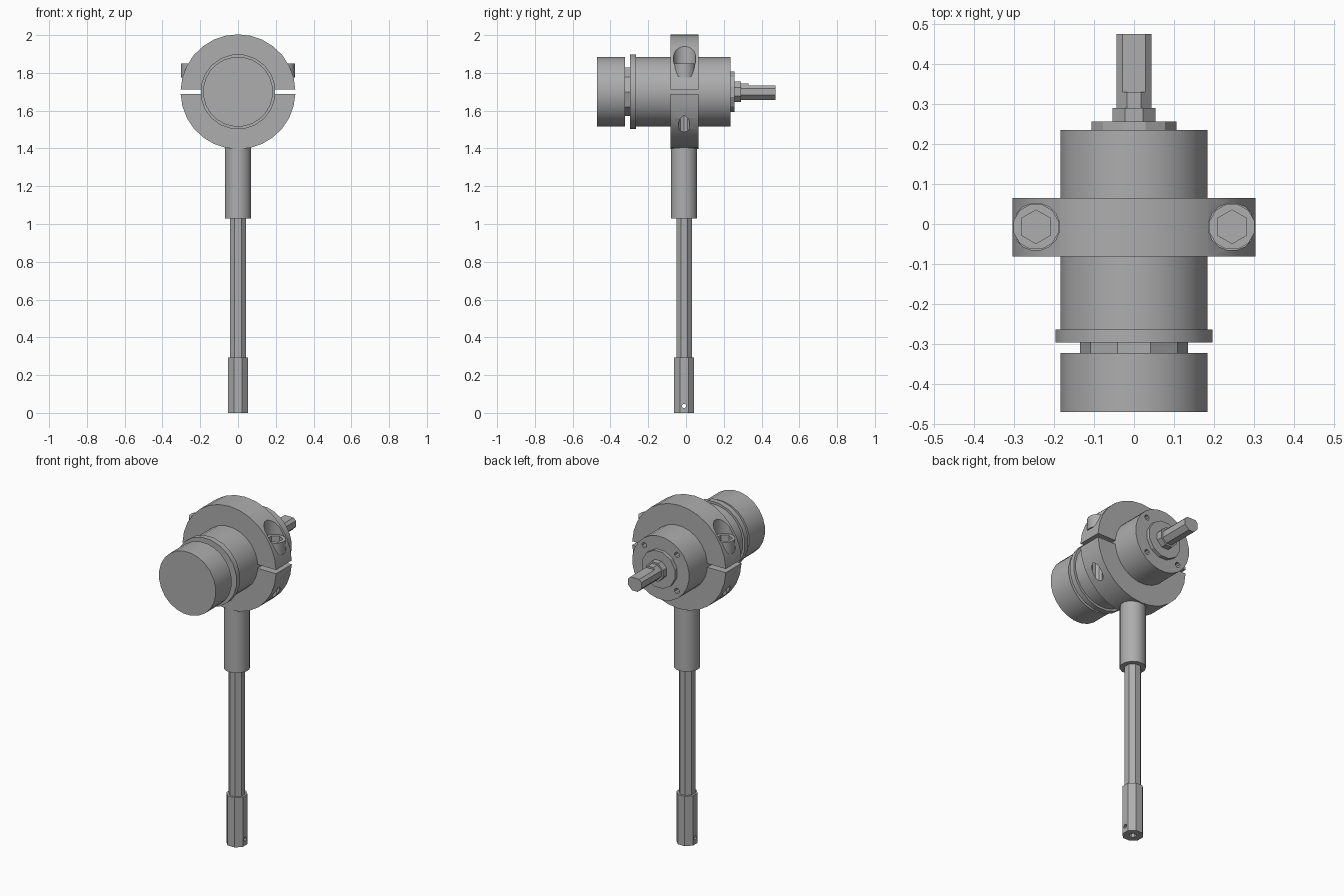
import bpy
import math
from mathutils import Matrix, Vector

if "Cube" in bpy.data.objects:
    bpy.data.objects.remove(bpy.data.objects["Cube"], do_unlink=True)

AXIS_Z = 1.70      # height of the barrel axis
STEM_Y = -0.01     # stem and clamp centre in depth

steel = bpy.data.materials.new("grey steel")
steel.use_nodes = True
GREY = (0.42, 0.42, 0.42, 1)
steel.diffuse_color = GREY
steel.node_tree.nodes["Principled BSDF"].inputs["Base Color"].default_value = GREY


def finish(obj, name):
    obj.name = obj.data.name = name
    obj.data.materials.clear()
    obj.data.materials.append(steel)
    return obj


def rod(name, radius, start, end, sides, turn=0.5):
    """Prism running from start to end; turn is a fraction of one side."""
    a, b = Vector(start), Vector(end)
    bpy.ops.mesh.primitive_cylinder_add(vertices=sides, radius=radius, depth=(b - a).length)
    obj = bpy.context.object
    aim = (b - a).to_track_quat('Z', 'Y').to_matrix().to_4x4()
    spin = Matrix.Rotation(turn * math.tau / sides, 4, 'Z')
    obj.data.transform(Matrix.Translation((a + b) / 2) @ aim @ spin)
    return finish(obj, name)


def along_y(name, radius, y0, y1, sides, turn=0.5, x=0, z=AXIS_Z):
    return rod(name, radius, (x, y0, z), (x, y1, z), sides, turn)


def upright(name, radius, z0, z1, sides, x=0, y=STEM_Y, turn=0.5):
    return rod(name, radius, (x, y, z0), (x, y, z1), sides, turn)


def cut(obj, cutter):
    mod = obj.modifiers.new("cut", 'BOOLEAN')
    mod.object, mod.operation, mod.solver = cutter, 'DIFFERENCE', 'EXACT'
    bpy.context.view_layer.objects.active = obj
    bpy.ops.object.modifier_apply(modifier=mod.name)
    bpy.data.objects.remove(cutter, do_unlink=True)


def smooth(obj, angle=32):
    bpy.ops.object.select_all(action='DESELECT')
    obj.select_set(True)
    bpy.context.view_layer.objects.active = obj
    bpy.ops.object.shade_smooth_by_angle(angle=math.radians(angle))


def clamp_half(name, up, outer=0.304, inner=0.183, gap=0.011, steps=14):
    """Half ring around the barrel, stopping short of the split line."""
    def arc(r):
        a0 = math.asin(gap / r)
        angles = [a0 + (math.pi - 2 * a0) * i / steps for i in range(steps + 1)]
        return [(r * math.cos(a), AXIS_Z + up * r * math.sin(a)) for a in angles]
    ring = arc(outer) + arc(inner)[::-1]
    n = len(ring)
    verts = [(x, y, z) for y in (-0.081, 0.065) for x, z in ring]
    faces = [(i, (i + 1) % n, n + (i + 1) % n, n + i) for i in range(n)]
    for i in range(steps):
        quad = (i, i + 1, n - 2 - i, n - 1 - i)
        faces += [quad[::-1], tuple(k + n for k in quad)]
    mesh = bpy.data.meshes.new(name)
    mesh.from_pydata(verts, [], faces)
    obj = bpy.data.objects.new(name, mesh)
    bpy.context.collection.objects.link(obj)
    bpy.context.view_layer.objects.active = obj
    obj.select_set(True)
    bpy.ops.object.mode_set(mode='EDIT')
    bpy.ops.mesh.select_all(action='SELECT')
    bpy.ops.mesh.normals_make_consistent(inside=False)
    bpy.ops.object.mode_set(mode='OBJECT')
    return finish(obj, name)


# Barrel with its four screw holes on the back
barrel = along_y("barrel", 0.185, -0.266, 0.235, 24)
for i in range(4):
    a = math.radians(45 + 90 * i)
    cut(barrel, along_y("hole", 0.016, 0.19, 0.3, 8,
                        x=0.15 * math.cos(a), z=AXIS_Z + 0.15 * math.sin(a)))
smooth(barrel)

# Front collar, neck and cap
smooth(along_y("front_collar", 0.199, -0.296, -0.264, 20))
along_y("front_neck", 0.135, -0.325, -0.294, 10)
smooth(along_y("front_cap", 0.185, -0.47, -0.322, 24))

# Rear flange, nut and flattened drive shaft
smooth(along_y("rear_flange", 0.11, 0.23, 0.256, 12), 20)
along_y("shaft_nut", 0.058, 0.254, 0.29, 8)
shaft = along_y("drive_shaft", 0.047, 0.285, 0.475, 8)
bpy.ops.mesh.primitive_cube_add(size=1)
flat = bpy.context.object
flat.data.transform(Matrix.Translation((0, 0.43, AXIS_Z + 0.083)) @ Matrix.Diagonal((0.2, 0.2, 0.1, 1)))
cut(shaft, flat)

# Split clamp: counterbored upper half, drilled lower half
upper = clamp_half("upper_clamp", 1)
lower = clamp_half("lower_clamp", -1)
for side, label in ((1, "left"), (-1, "right")):
    x = 0.245 * side
    cut(upper, upright("pocket", 0.0595, 1.78, 2.1, 16, x=x, y=-0.007))
    cut(lower, upright("hole", 0.031, 1.3, 1.75, 10, x=x))
    bolt = upright(label + "_bolt", 0.058, 1.775, 1.85, 12, x=x, y=-0.007)
    cut(bolt, upright("socket", 0.042, 1.81, 1.9, 6, x=x, y=-0.007, turn=0))
    smooth(bolt)
smooth(upper)
smooth(lower)

# Stem: socket under the clamp, slender rod, drilled foot
smooth(upright("stem_socket", 0.071, 1.03, 1.42, 12))
upright("stem_rod", 0.045, 0.28, 1.04, 8)
foot = upright("stem_foot", 0.058, 0, 0.292, 8)
cut(foot, upright("hole", 0.02, -0.1, 0.1, 8))
cut(foot, rod("hole", 0.012, (-0.2, STEM_Y, 0.037), (0.2, STEM_Y, 0.037), 8))
